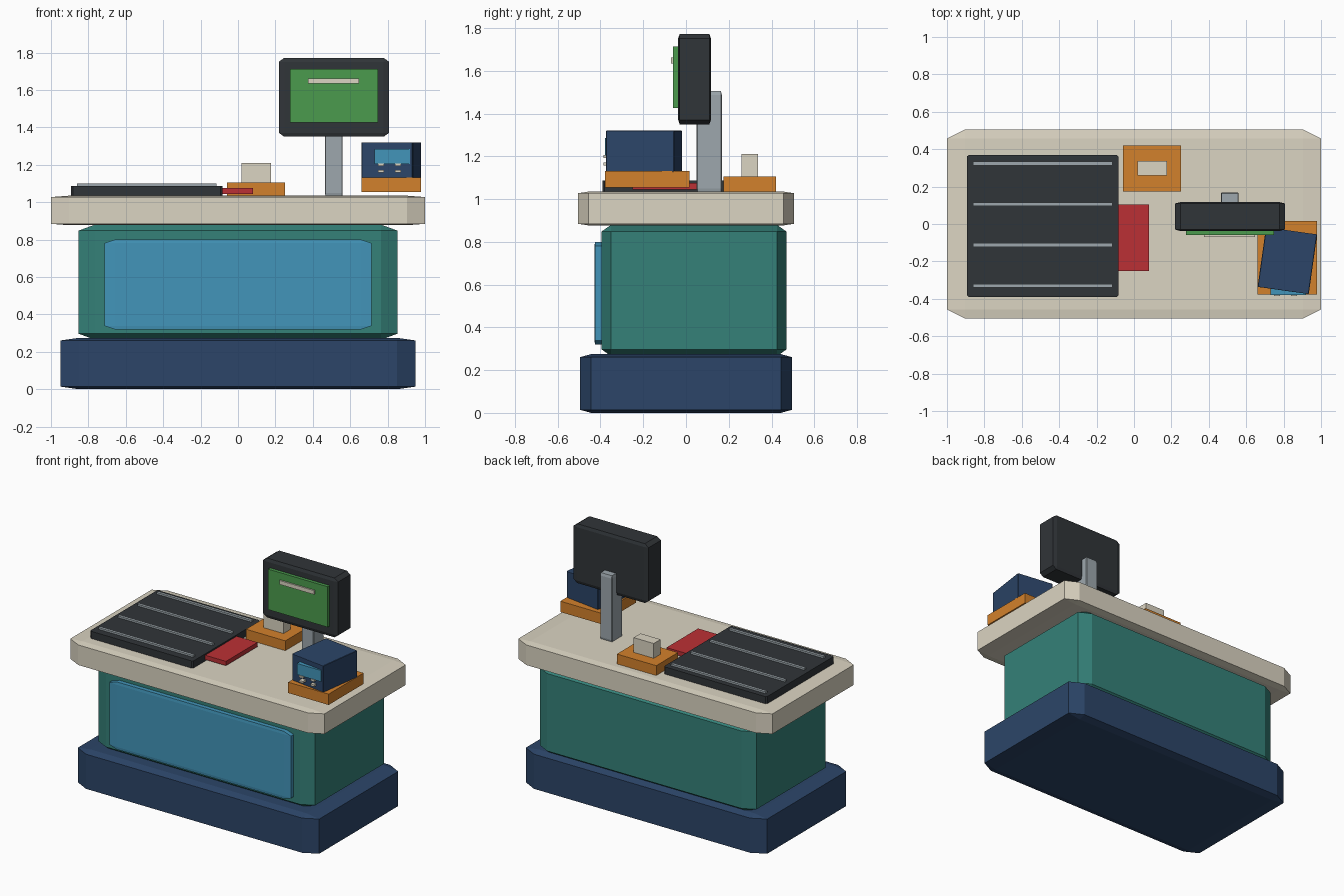
import bpy, bmesh, math
from mathutils import Matrix, Vector

if "Cube" in bpy.data.objects:
    bpy.data.objects.remove(bpy.data.objects["Cube"])

COLOURS = {
    "navy": (0.025, 0.06, 0.14), "teal": (0.035, 0.22, 0.19), "blue": (0.055, 0.30, 0.49),
    "cream": (0.71, 0.66, 0.54), "dark": (0.03, 0.035, 0.04), "steel": (0.34, 0.39, 0.42),
    "orange": (0.65, 0.22, 0.025), "red": (0.50, 0.03, 0.035), "green": (0.07, 0.33, 0.075),
}
MATS = {}
for key, c in COLOURS.items():
    MATS[key] = bpy.data.materials.new(key)
    MATS[key].diffuse_color = (*c, 1)


def box(name, colour, x, y, z, bevel=0.0, turn=0.0):
    """Box from (min, max) ranges; bevel is a fraction of each side, stretched with the box."""
    lo, hi = Vector((x[0], y[0], z[0])), Vector((x[1], y[1], z[1]))
    bm = bmesh.new()
    bmesh.ops.create_cube(bm, size=1)
    if bevel:
        bmesh.ops.bevel(bm, geom=bm.edges[:], offset=bevel, segments=1,
                        profile=0.5, affect='EDGES')
    bm.transform(Matrix.Diagonal((*(hi - lo), 1)))
    mesh = bpy.data.meshes.new(name)
    bm.to_mesh(mesh)
    bm.free()
    mesh.materials.append(MATS[colour])
    ob = bpy.data.objects.new(name, mesh)
    ob.location = (lo + hi) / 2
    ob.rotation_euler.z = math.radians(turn)
    bpy.context.collection.objects.link(ob)
    return ob


# Counter
box("base", "navy", (-.95, .95), (-.495, .495), (0, .275), .052)
box("cabinet", "teal", (-.853, .853), (-.395, .47), (.265, .88), .052)
box("front_panel", "blue", (-.715, .715), (-.428, -.365), (.32, .80), .04)
box("countertop", "cream", (-1, 1), (-.505, .505), (.877, 1.035), .048)

# Conveyor belt with four raised strips
box("belt", "dark", (-.893, -.083), (-.39, .37), (1.03, 1.087), .012)
for i in range(4):
    y = -.33 + i * .218
    box(f"belt_strip_{i + 1}", "steel", (-.86, -.115), (y - .01, y + .01), (1.08, 1.10))
box("divider_pad", "red", (-.09, .08), (-.25, .105), (1.045, 1.076))

# Small block on a tray at the back
box("scanner_tray", "orange", (-.06, .25), (.175, .42), (1.03, 1.105))
box("scanner_block", "cream", (.018, .176), (.26, .337), (1.10, 1.21))

# Monitor on its post
box("monitor_post", "steel", (.465, .56), (.05, .168), (1.03, 1.505), .04)
box("monitor", "dark", (.218, .808), (-.037, .117), (1.35, 1.772), .05)
box("screen", "green", (.278, .748), (-.06, -.03), (1.425, 1.713))
box("screen_bar", "cream", (.374, .647), (-.07, -.055), (1.634, 1.662))

# Card terminal, turned slightly on its tray
box("terminal_tray", "orange", (.66, .978), (-.378, .016), (1.055, 1.132))
box("terminal", "navy", (.682, .958), (-.357, -.035), (1.126, 1.32), .01, -8)
box("terminal_screen", "blue", (.73, .92), (-.38, -.345), (1.205, 1.285))
for i, x in enumerate((.765, .855)):
    for j, z in enumerate((1.165, 1.20)):
        box(f"terminal_button_{i}_{j}", "cream", (x - .016, x + .016),
            (-.386, -.35), (z - .007, z + .007))

for m in bpy.data.materials:
    if m.users and not m.is_grease_pencil:
        m.use_nodes = True
        m.node_tree.nodes["Principled BSDF"].inputs["Base Color"].default_value = m.diffuse_color
